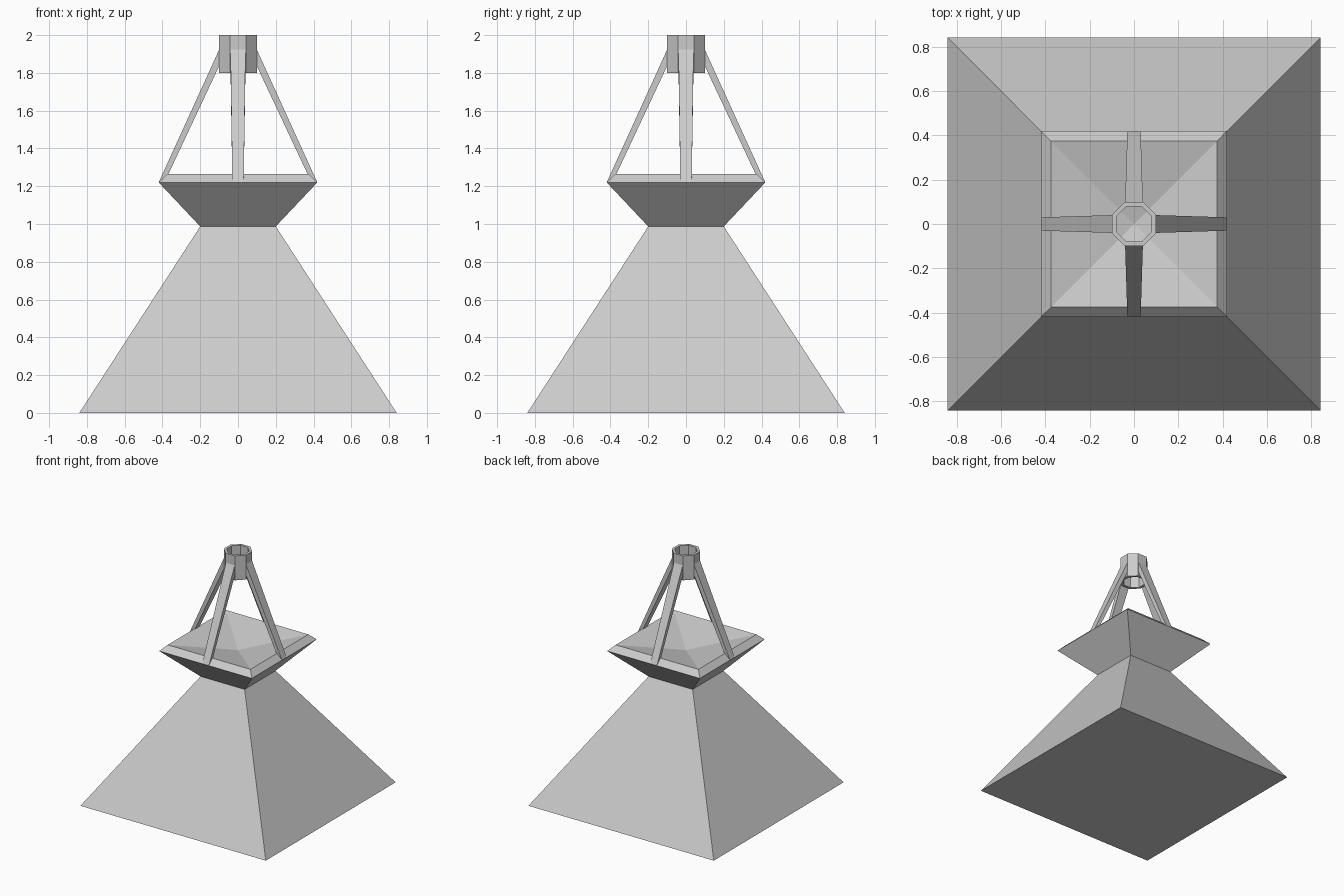
import bpy, bmesh
from math import cos, sin, pi
from mathutils import Matrix

if "Cube" in bpy.data.objects:
    bpy.data.objects.remove(bpy.data.objects["Cube"])


def make_object(name, bm):
    bmesh.ops.recalc_face_normals(bm, faces=bm.faces)
    mesh = bpy.data.meshes.new(name)
    bm.to_mesh(mesh)
    bm.free()
    obj = bpy.data.objects.new(name, mesh)
    bpy.context.collection.objects.link(obj)
    return obj


def loft(name, profile, sides, closed=False, apex=None):
    """Stack regular polygons given as (apothem, z) and join them."""
    bm = bmesh.new()
    rings = []
    for apothem, z in profile:
        r = apothem / cos(pi / sides)
        rings.append([bm.verts.new((r * cos(2 * pi * (i + 0.5) / sides),
                                    r * sin(2 * pi * (i + 0.5) / sides), z))
                      for i in range(sides)])
    pairs = list(zip(rings, rings[1:]))
    if closed:
        pairs.append((rings[-1], rings[0]))
    else:
        bm.faces.new(rings[0])
    for a, b in pairs:
        for i in range(sides):
            j = (i + 1) % sides
            bm.faces.new((a[i], a[j], b[j], b[i]))
    if apex is not None:
        tip = bm.verts.new((0, 0, apex))
        for i in range(sides):
            bm.faces.new((rings[-1][i], rings[-1][(i + 1) % sides], tip))
    return make_object(name, bm)


# Pyramid base flowing into the flared tray with a shallow sunken top
loft("base_and_tray",
     [(0.84, 0), (0.2, 0.987), (0.42, 1.22), (0.375, 1.265)], 4, apex=1.18)

# Open octagonal collar at the top
loft("collar", [(0.1, 1.8), (0.1, 2.0), (0.08, 2.0), (0.08, 1.8)], 8, closed=True)

# Four slanted struts from the tray rim to the collar
section_low = [(0.42, 1.22), (0.375, 1.25)]
section_high = [(0.098, 1.927), (0.098, 1.84)]
for n, side in enumerate(("right", "back", "left", "front")):
    bm = bmesh.new()
    ends = []
    for pts, w in ((section_low, 0.03), (section_high, 0.04)):
        (xo, zo), (xi, zi) = pts
        ends.append([bm.verts.new(p) for p in
                     ((xo, -w, zo), (xo, w, zo), (xi, w, zi), (xi, -w, zi))])
    low, high = ends
    bm.faces.new(low)
    bm.faces.new(high)
    for i in range(4):
        j = (i + 1) % 4
        bm.faces.new((low[i], low[j], high[j], high[i]))
    bm.transform(Matrix.Rotation(n * pi / 2, 4, 'Z'))
    make_object(side + "_strut", bm)
